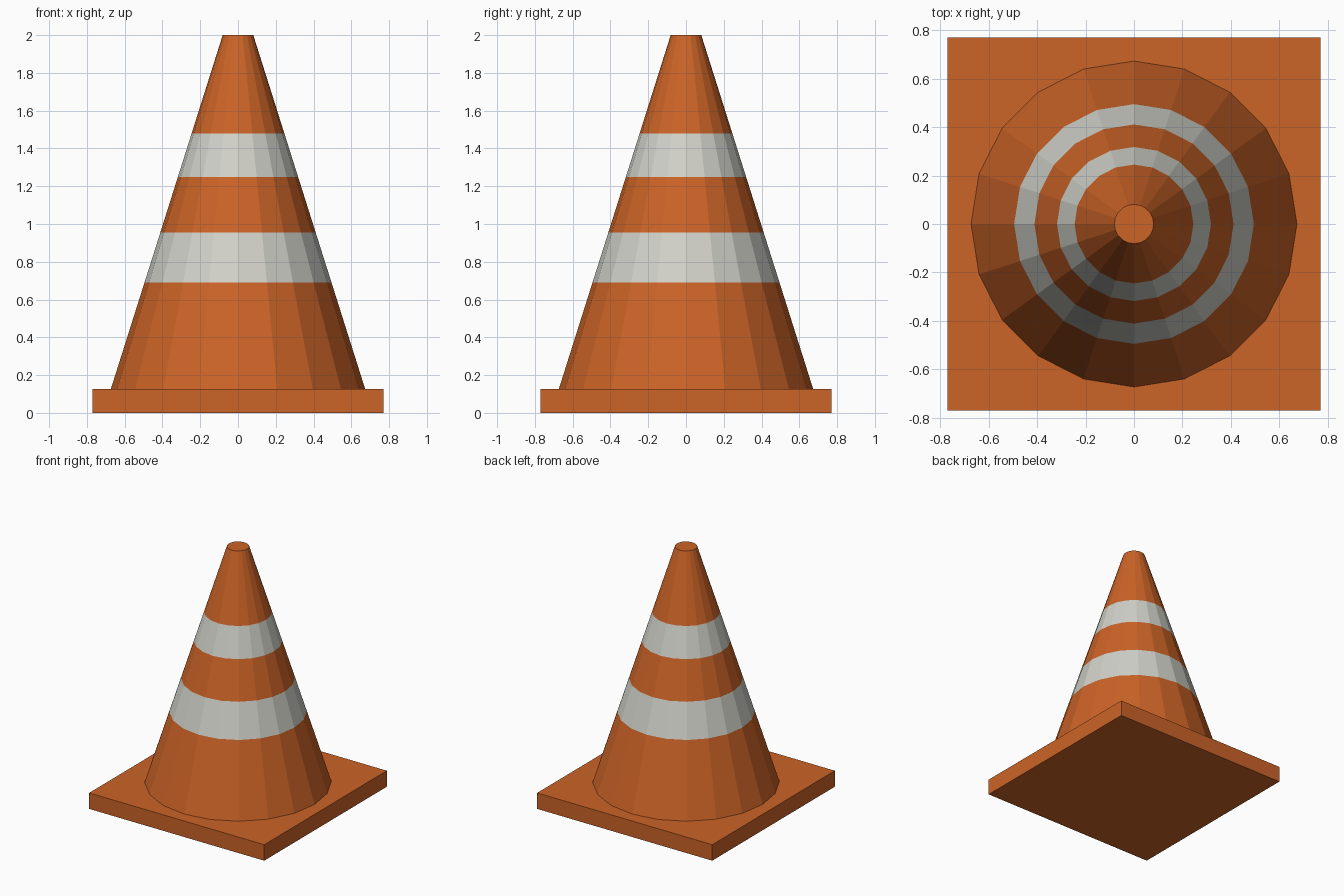
import bpy, bmesh, math

if "Cube" in bpy.data.objects:
    bpy.data.objects.remove(bpy.data.objects["Cube"])

def material(name, rgb):
    m = bpy.data.materials.new(name)
    m.diffuse_color = (*rgb, 1.0)
    m.use_nodes = True
    m.node_tree.nodes["Principled BSDF"].inputs["Base Color"].default_value = m.diffuse_color
    return m

orange = material("orange", (0.60, 0.125, 0.020))
white = material("reflective white", (0.64, 0.64, 0.59))

def add_object(name, bm, mats):
    bmesh.ops.recalc_face_normals(bm, faces=bm.faces[:])
    me = bpy.data.meshes.new(name)
    bm.to_mesh(me)
    bm.free()
    for m in mats:
        me.materials.append(m)
    ob = bpy.data.objects.new(name, me)
    bpy.context.collection.objects.link(ob)
    return ob

# Square base plate
BASE_H, BASE_W = 0.127, 1.54
bm = bmesh.new()
bmesh.ops.create_cube(bm, size=1.0)
for v in bm.verts:
    v.co.x *= BASE_W
    v.co.y *= BASE_W
    v.co.z = (v.co.z + 0.5) * BASE_H
add_object("base_plate", bm, [orange])

# Twenty-sided cone body, ringed at the stripe edges
SIDES, R_BOTTOM, R_TOP, TOP = 20, 0.673, 0.081, 2.0
levels = [BASE_H, 0.69, 0.955, 1.25, 1.48, TOP]
bm = bmesh.new()
rings = []
for z in levels:
    r = R_BOTTOM + (R_TOP - R_BOTTOM) * (z - BASE_H) / (TOP - BASE_H)
    rings.append([bm.verts.new((r * math.cos(2 * math.pi * i / SIDES),
                                r * math.sin(2 * math.pi * i / SIDES), z))
                  for i in range(SIDES)])
for k, (low, high) in enumerate(zip(rings, rings[1:])):
    for i in range(SIDES):
        j = (i + 1) % SIDES
        f = bm.faces.new((low[i], low[j], high[j], high[i]))
        f.material_index = k % 2      # every second band is white
bm.faces.new(rings[-1])
bm.faces.new(rings[0][::-1])
add_object("cone_body", bm, [orange, white])
